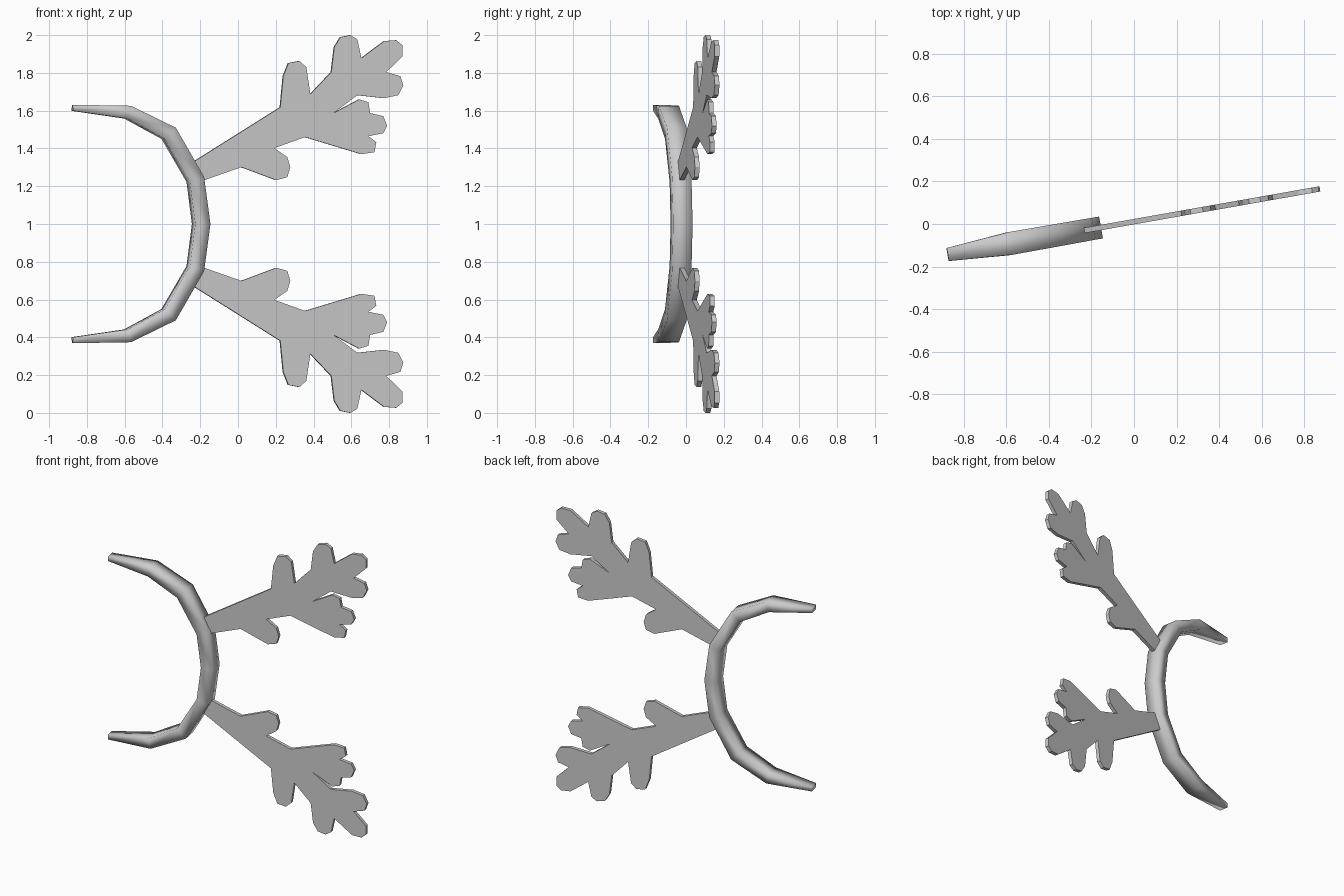
import bpy, bmesh, math
from mathutils import Vector

if "Cube" in bpy.data.objects:
    bpy.data.objects.remove(bpy.data.objects["Cube"])

TILT = math.radians(10)
NORMAL = Vector((-math.sin(TILT), math.cos(TILT), 0))


def on_plane(x, z, d=0.0):
    """Point on the tilted plane of the headband, pushed d along its normal."""
    return Vector((x, x * math.tan(TILT) + 0.011, z)) + NORMAL * d


def finish(name, bm, smooth):
    bmesh.ops.recalc_face_normals(bm, faces=bm.faces)
    for f in bm.faces:
        f.smooth = smooth
    me = bpy.data.meshes.new(name)
    bm.to_mesh(me)
    bm.free()
    ob = bpy.data.objects.new(name, me)
    bpy.context.collection.objects.link(ob)
    return ob


# headband: tapered rectangular section swept along an arc
# each row: x, height above the middle, thickness, depth
half = [(-0.875, 0.615, 0.032, 0.062), (-0.585, 0.592, 0.07, 0.108),
        (-0.367, 0.48, 0.083, 0.106), (-0.226, 0.236, 0.08, 0.104)]
path = half + [(-0.195, 0, 0.08, 0.104)] + [(x, -h, t, d) for x, h, t, d in reversed(half)]
bm = bmesh.new()
rings = []
for i, (x, h, t, d) in enumerate(path):
    a, b = path[max(i - 1, 0)], path[min(i + 1, len(path) - 1)]
    side = Vector((-(b[1] - a[1]), b[0] - a[0])).normalized() * t / 2
    rings.append([bm.verts.new(on_plane(x + s * side.x, 1 + h + s * side.y, e * d / 2))
                  for s, e in ((-1, -1), (1, -1), (1, 1), (-1, 1))])
for r, q in zip(rings, rings[1:]):
    for k in range(4):
        bm.faces.new((r[k], r[(k + 1) % 4], q[(k + 1) % 4], q[k]))
bm.faces.new(rings[0])
bm.faces.new(rings[-1])
finish("headband", bm, True)

# antlers: thin flat cut-outs, mirrored about the middle height
outline = [(-.233, 1.332), (.222, 1.618), (.238, 1.783), (.265, 1.852), (.323, 1.863),
           (.36, 1.83), (.381, 1.687), (.492, 1.804), (.508, 1.936), (.54, 1.989),
           (.593, 2.0), (.63, 1.977), (.651, 1.878), (.772, 1.968), (.836, 1.973),
           (.868, 1.947), (.868, 1.888), (.783, 1.804), (.857, 1.783), (.873, 1.735),
           (.847, 1.682), (.772, 1.666), (.63, 1.682), (.503, 1.587), (.64, 1.66),
           (.688, 1.645), (.698, 1.587), (.767, 1.571), (.788, 1.52), (.767, 1.481),
           (.688, 1.465), (.73, 1.433), (.72, 1.38), (.651, 1.37), (.354, 1.46),
           (.19, 1.402), (.259, 1.354), (.275, 1.301), (.259, 1.248), (.201, 1.232),
           (.016, 1.301), (-.18, 1.232)]
for name, flip in (("antler_upper", False), ("antler_lower", True)):
    bm = bmesh.new()
    face = bm.faces.new([bm.verts.new(on_plane(x, 2 - z if flip else z, -0.0125))
                         for x, z in outline])
    ext = bmesh.ops.extrude_face_region(bm, geom=[face], use_keep_orig=True)
    bmesh.ops.translate(bm, vec=NORMAL * 0.025,
                        verts=[v for v in ext["geom"] if isinstance(v, bmesh.types.BMVert)])
    finish(name, bm, False)
